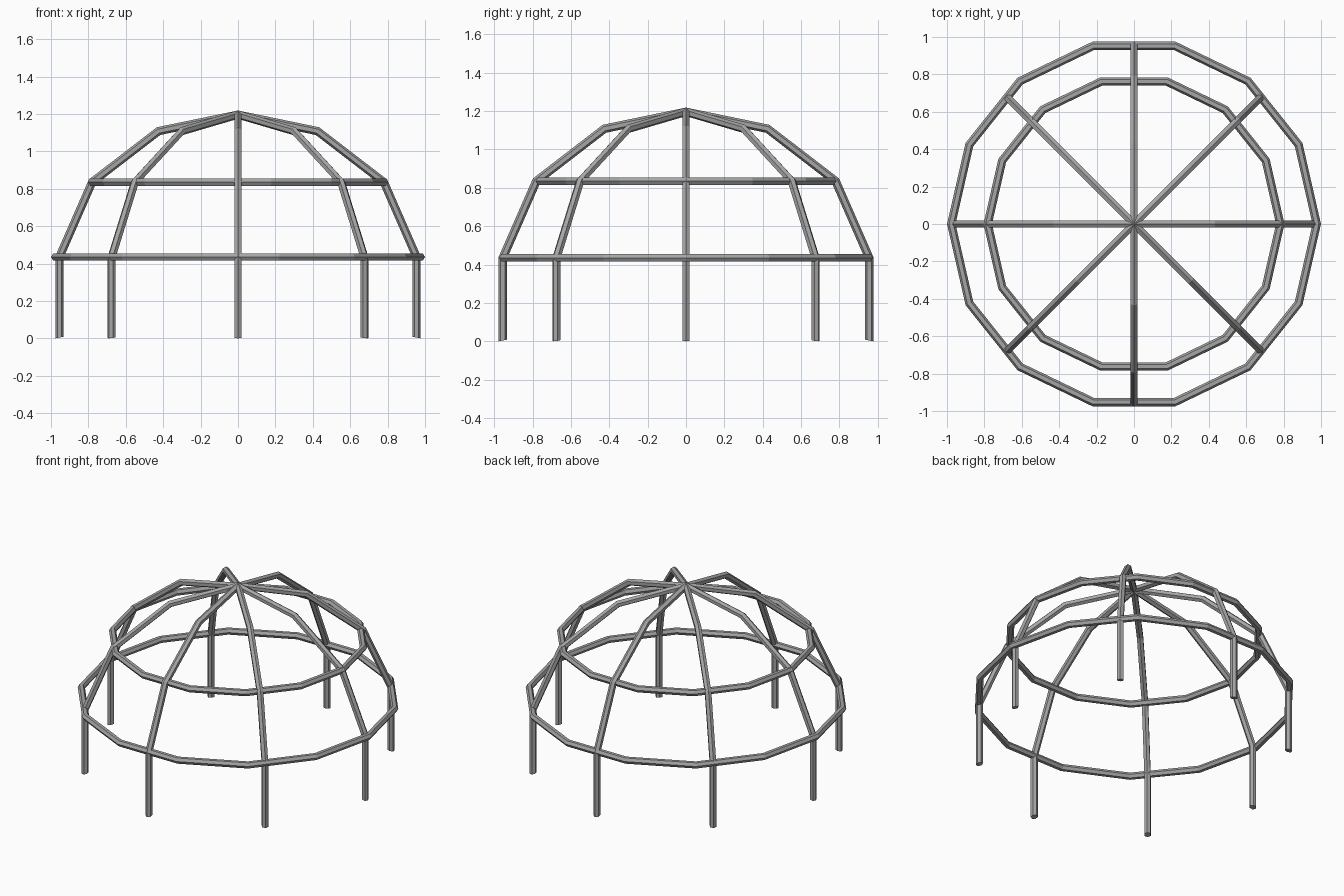
import bpy
import bmesh
import math
from mathutils import Vector

cube = bpy.data.objects.get("Cube")
if cube:
    bpy.data.objects.remove(cube, do_unlink=True)

TUBE = 0.022      # tube radius
SIDES = 6         # hexagonal tube
LEG = 0.955       # leg distance from the centre

steel = bpy.data.materials.new("grey steel")
steel.use_nodes = True
colour = (0.38, 0.38, 0.38, 1)
steel.diffuse_color = colour
steel.node_tree.nodes["Principled BSDF"].inputs["Base Color"].default_value = colour


def tube(name, path, normal, closed=False):
    """Sweep a hexagon along a flat path, with mitred corners."""
    bm = bmesh.new()
    count = len(path)
    rings = []
    for i, p in enumerate(path):
        before = path[i - 1] if closed or i > 0 else None
        after = path[(i + 1) % count] if closed or i < count - 1 else None
        t_in = (p - before).normalized() if before else (after - p).normalized()
        t_out = (after - p).normalized() if after else t_in
        tangent = (t_in + t_out).normalized()
        side = normal.cross(tangent) / tangent.dot(t_in)
        ring = []
        for k in range(SIDES):
            a = math.tau * k / SIDES
            ring.append(bm.verts.new(p + TUBE * (math.cos(a) * side + math.sin(a) * normal)))
        rings.append(ring)
    for i in range(count if closed else count - 1):
        a, b = rings[i], rings[(i + 1) % count]
        for k in range(SIDES):
            n = (k + 1) % SIDES
            bm.faces.new((a[k], a[n], b[n], b[k]))
    if not closed:
        bm.faces.new(rings[0])
        bm.faces.new(rings[-1])
        # feet cut at a slight slant, lowest on the outside
        for v in rings[0] + rings[-1]:
            v.co.z = 0.2 * (LEG + TUBE - v.co.xy.length)
    bmesh.ops.recalc_face_normals(bm, faces=bm.faces)
    mesh = bpy.data.meshes.new(name)
    bm.to_mesh(mesh)
    bm.free()
    mesh.materials.append(steel)
    obj = bpy.data.objects.new(name, mesh)
    bpy.context.collection.objects.link(obj)
    return obj


# Four arches, each running from leg to leg over the top
half = [(LEG, 0), (LEG, 0.435), (0.78, 0.835), (0.425, 1.108)]
profile = half + [(0, 1.196)] + [(-r, z) for r, z in reversed(half)]
for i in range(4):
    a = math.pi * i / 4
    out = Vector((math.cos(a), math.sin(a), 0))
    across = Vector((-math.sin(a), math.cos(a), 0))
    path = [out * r + Vector((0, 0, z)) for r, z in profile]
    tube(f"arch_{i + 1}", path, across)

# Two horizontal hoops with fourteen straight sections
for name, radius, height in (("lower_hoop", 0.977, 0.435), ("upper_hoop", 0.782, 0.835)):
    path = [Vector((radius * math.cos(math.tau * k / 14),
                    radius * math.sin(math.tau * k / 14), height)) for k in range(14)]
    tube(name, path, Vector((0, 0, 1)), closed=True)
